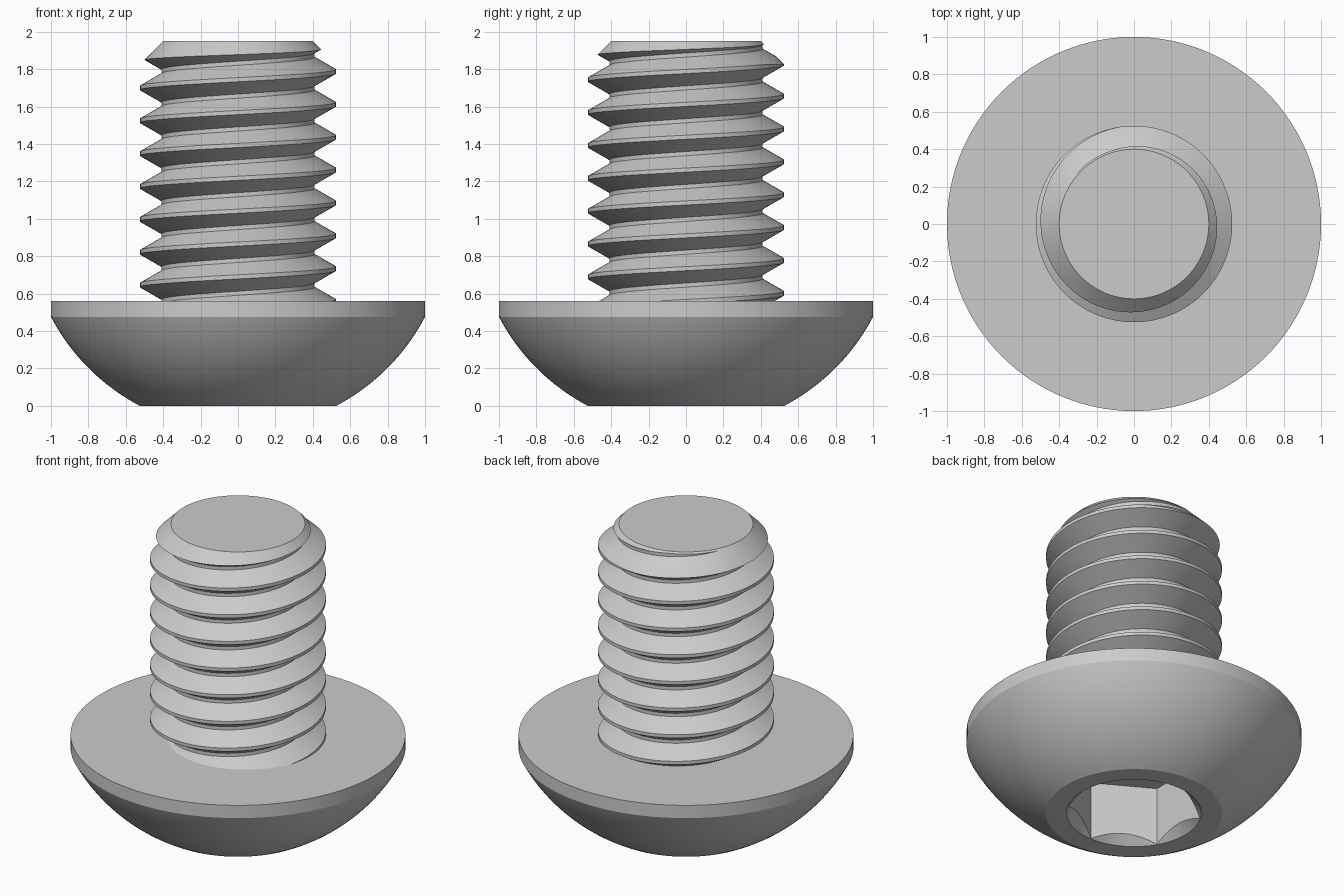
import bpy, bmesh, math
from math import sin, cos, pi, radians

cube = bpy.data.objects.get("Cube")
if cube:
    bpy.data.objects.remove(cube, do_unlink=True)

steel = bpy.data.materials.new("grey_steel")
steel.use_nodes = True
GREY = (0.6, 0.6, 0.6, 1)
steel.diffuse_color = GREY
steel.node_tree.nodes["Principled BSDF"].inputs["Base Color"].default_value = GREY


def finish(name, bm):
    bmesh.ops.recalc_face_normals(bm, faces=bm.faces)
    mesh = bpy.data.meshes.new(name)
    bm.to_mesh(mesh)
    bm.free()
    mesh.materials.append(steel)
    obj = bpy.data.objects.new(name, mesh)
    bpy.context.collection.objects.link(obj)
    return obj


def lathe(name, profile, sides, turn=0):
    """Closed solid of revolution from (radius, height) points, bottom to top."""
    bm = bmesh.new()
    rings = [[bm.verts.new((r * cos(turn + 2 * pi * i / sides),
                            r * sin(turn + 2 * pi * i / sides), z))
              for i in range(sides)] for r, z in profile]
    for low, high in zip(rings, rings[1:]):
        for i in range(sides):
            j = (i + 1) % sides
            bm.faces.new((low[i], low[j], high[j], high[i]))
    bm.faces.new(rings[0][::-1])
    bm.faces.new(rings[-1])
    return finish(name, bm)


def boolean(obj, tool, operation):
    """Apply a boolean and remove the tool."""
    mod = obj.modifiers.new("cut", 'BOOLEAN')
    mod.object, mod.operation, mod.solver = tool, operation, 'EXACT'
    bpy.context.view_layer.objects.active = obj
    bpy.ops.object.modifier_apply(modifier=mod.name)
    bpy.data.objects.remove(tool, do_unlink=True)


def smooth(obj):
    bpy.ops.object.select_all(action='DESELECT')
    obj.select_set(True)
    bpy.context.view_layer.objects.active = obj
    bpy.ops.object.shade_smooth_by_angle(angle=radians(25))


# Domed head: a spherical zone with a short straight rim
DOME_R, DOME_Z, STEPS = 1.129, 1.0, 20
start, end = math.asin(0.525 / DOME_R), math.asin(1 / DOME_R)
dome = []
for s in range(STEPS + 1):
    a = start + (end - start) * s / STEPS
    dome.append((DOME_R * sin(a), DOME_Z - DOME_R * cos(a)))
dome[0] = (0.525, 0)
head = lathe("domed_head", dome + [(1, 0.56)], 128)

# Hex socket with a conical lead-in
boolean(head, lathe("socket_cutter", [(0.4, -0.1), (0.4, 0.385)], 6, radians(30)), 'DIFFERENCE')
boolean(head, lathe("lead_in_cutter", [(0.452, -0.05), (0.202, 0.2)], 96), 'DIFFERENCE')
smooth(head)

# Threaded shank: one helical strip, four profile points per pitch
PITCH, ROOT, CREST, SEG, TURNS = 0.1757, 0.41, 0.525, 96, 12
FLAT = 0.011
profile = [(ROOT, -PITCH / 2 + FLAT), (CREST, -FLAT), (CREST, FLAT), (ROOT, PITCH / 2 - FLAT)]
crest_z = 1.788 - 9 * PITCH
bm = bmesh.new()
rows = []
for i in range(SEG * TURNS + 1):
    a = 2 * pi * i / SEG
    rise = crest_z + PITCH * i / SEG
    rows.append([bm.verts.new((r * cos(a), r * sin(a), rise + dz)) for r, dz in profile])
for i in range(SEG * TURNS):
    here, there = rows[i], rows[i + 1]
    for k in range(3):
        bm.faces.new((here[k], there[k], there[k + 1], here[k + 1]))
    if i + SEG + 1 < len(rows):
        above, above_next = rows[i + SEG], rows[i + SEG + 1]
        bm.faces.new((here[3], there[3], above_next[0], above[0]))

# Fan both open ends to the axis
middle = crest_z + PITCH * TURNS / 2
low_tip = bm.verts.new((0, 0, crest_z - 0.3))
high_tip = bm.verts.new((0, 0, crest_z + PITCH * TURNS + 0.3))
for e in [e for e in bm.edges if e.is_boundary]:
    z = (e.verts[0].co.z + e.verts[1].co.z) / 2
    bm.faces.new((*e.verts, low_tip if z < middle else high_tip))
shank = finish("threaded_shank", bm)

# Trim to length with a chamfered tip
envelope = lathe("shank_envelope", [(0.6, 0.5), (0.6, 1.75), (0.4, 1.95)], 128)
boolean(shank, envelope, 'INTERSECT')
smooth(shank)
